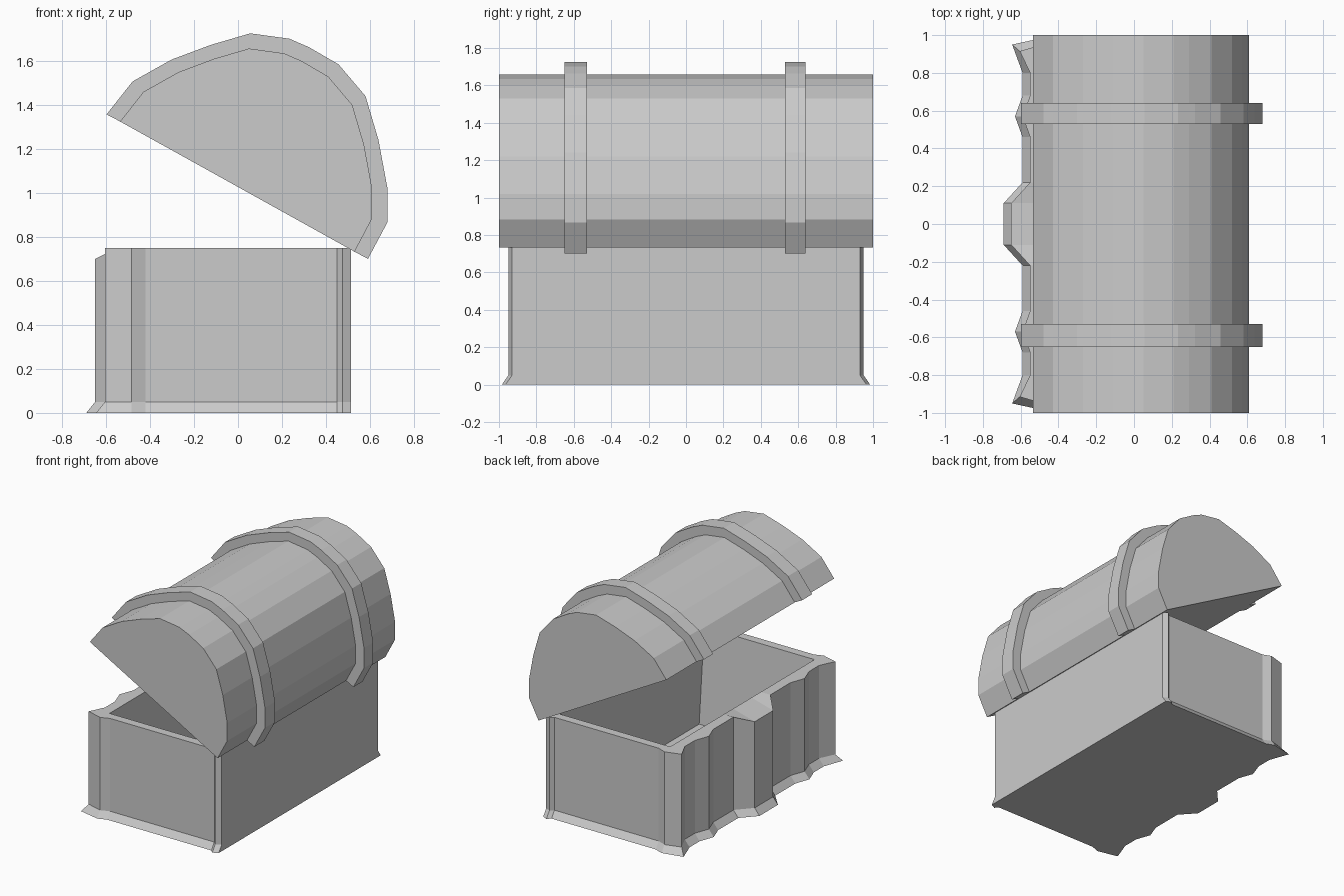
import bpy
import bmesh

cube = bpy.data.objects.get("Cube")
if cube:
    bpy.data.objects.remove(cube, do_unlink=True)

GREY = (0.6, 0.6, 0.6, 1.0)
grey = bpy.data.materials.new("plain grey")
grey.use_nodes = True
grey.diffuse_color = GREY
grey.node_tree.nodes["Principled BSDF"].inputs["Base Color"].default_value = GREY


def finish(bm, name):
    """Clean the mesh and link it as a flat-shaded object."""
    bmesh.ops.remove_doubles(bm, verts=bm.verts[:], dist=0.0005)
    bmesh.ops.recalc_face_normals(bm, faces=bm.faces[:])
    mesh = bpy.data.meshes.new(name)
    bm.to_mesh(mesh)
    bm.free()
    mesh.materials.append(grey)
    obj = bpy.data.objects.new(name, mesh)
    bpy.context.collection.objects.link(obj)
    return obj


def bridge(bm, lower, upper):
    """Join two closed loops of equal length with quads."""
    for i in range(len(lower)):
        j = (i + 1) % len(lower)
        bm.faces.new((lower[i], lower[j], upper[j], upper[i]))


def extrude_profile(name, profile, y_front, y_back):
    """Closed x-z profile extruded along y."""
    bm = bmesh.new()
    front = [bm.verts.new((x, y_front, z)) for x, z in profile]
    back = [bm.verts.new((x, y_back, z)) for x, z in profile]
    bridge(bm, front, back)
    bm.faces.new(front)
    bm.faces.new(back)
    return finish(bm, name)


def clamp(value, low, high):
    return max(low, min(high, value))


# Body: half of the plan outline, from the lock plate round to the back corner
half_plan = [(-0.65, 0.11), (-0.55, 0.22), (-0.55, 0.46), (-0.59, 0.57),
             (-0.55, 0.68), (-0.55, 0.8), (-0.605, 0.915), (-0.485, 0.95),
             (-0.42, 0.925), (0.45, 0.925), (0.475, 0.95), (0.515, 0.93)]
plan = half_plan + [(x, -y) for x, y in reversed(half_plan)]


def flared(x, y):
    """Foot outline, spread outwards on the front and the two ends."""
    grow = 0.035 if abs(y) > 0.9 else 0.0
    return (x - 0.04 if x < -0.5 else x), y + (grow if y > 0 else -grow)


def rim_height(x):
    return 0.7 if x < -0.64 else 0.75      # the lock plate top slopes down


bm = bmesh.new()
foot = [bm.verts.new((*flared(x, y), 0)) for x, y in plan]
skirt = [bm.verts.new((x, y, 0.05)) for x, y in plan]
rim = [bm.verts.new((x, y, rim_height(x))) for x, y in plan]
mouth = [bm.verts.new((clamp(x, -0.47, 0.45), clamp(y, -0.86, 0.86), 0.75))
         for x, y in plan]
floor = [bm.verts.new((clamp(x, -0.45, 0.45), clamp(y, -0.8, 0.8), 0.04))
         for x, y in plan]
bm.faces.new(foot)
for lower, upper in ((foot, skirt), (skirt, rim), (rim, mouth), (mouth, floor)):
    bridge(bm, lower, upper)
bmesh.ops.remove_doubles(bm, verts=bm.verts[:], dist=0.0005)
# Floor of the inside
floor_edges = [e for e in bm.edges
               if all(abs(v.co.z - 0.04) < 0.001 for v in e.verts)]
bmesh.ops.holes_fill(bm, edges=floor_edges, sides=0)
finish(bm, "chest_body")

# Lid: tilted half barrel, open towards -x
lid = [(-0.536, 1.325), (-0.43, 1.46), (-0.27, 1.55), (-0.11, 1.61),
       (0.05, 1.657), (0.21, 1.635), (0.29, 1.6), (0.41, 1.53), (0.52, 1.4),
       (0.573, 1.22), (0.61, 1.02), (0.61, 0.884), (0.53, 0.733)]
extrude_profile("lid", lid, -1, 1)

# Straps: arches standing proud of the lid
strap = [(x * 1.115, 1.03 + (z - 1.03) * 1.11) for x, z in lid]
arch = strap + lid[::-1]
extrude_profile("right_strap", arch, -0.65, -0.53)
extrude_profile("left_strap", arch, 0.53, 0.64)
